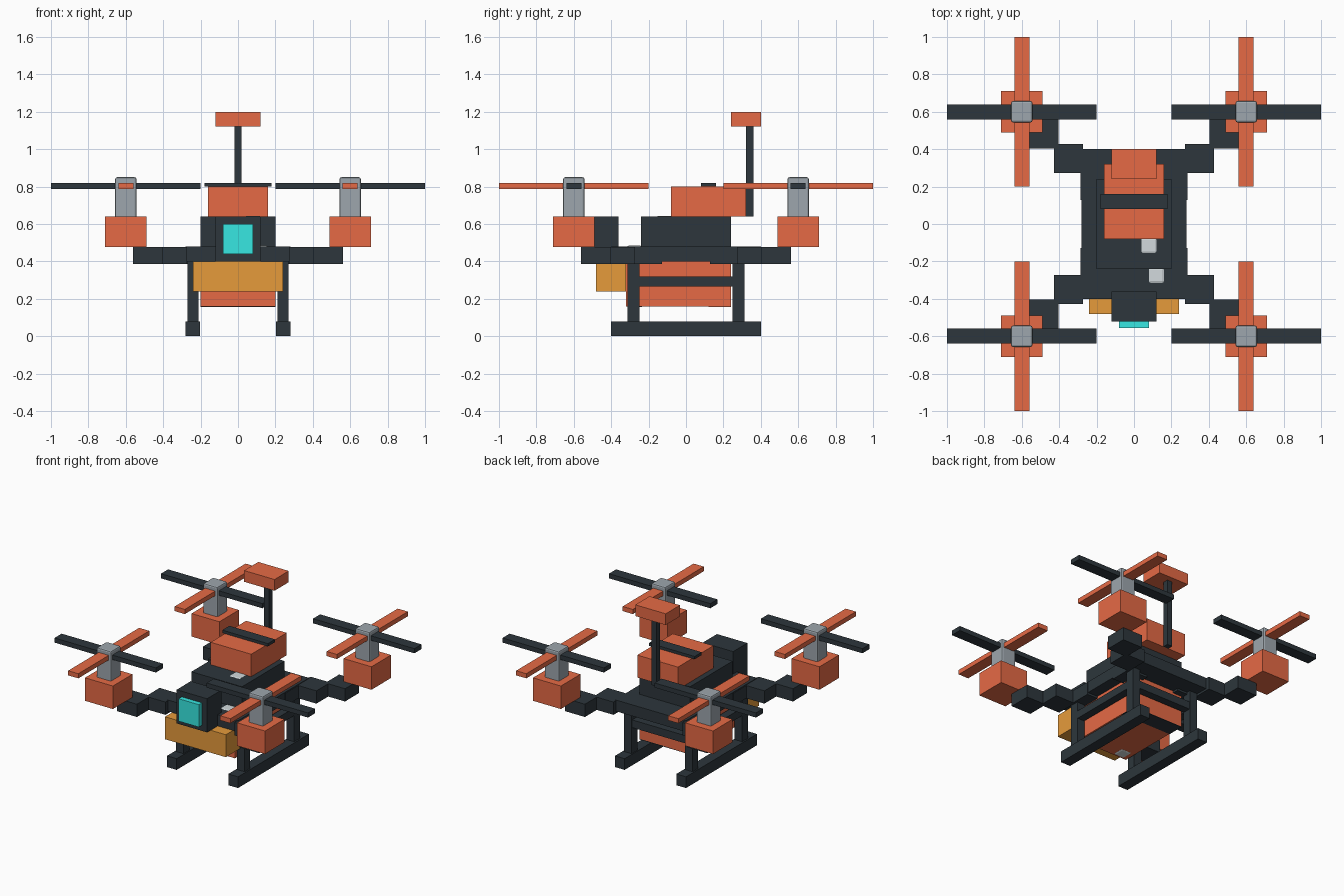
import bpy
import bmesh
from mathutils import Vector

cube = bpy.data.objects.get("Cube")
if cube:
    bpy.data.objects.remove(cube, do_unlink=True)


def material(name, hex_colour):
    """Flat material from an sRGB hex colour."""
    def linear(c):
        return c / 12.92 if c <= 0.04045 else ((c + 0.055) / 1.055) ** 2.4
    rgb = [linear(c / 255) for c in bytes.fromhex(hex_colour)]
    mat = bpy.data.materials.new(name)
    mat.use_nodes = True
    mat.diffuse_color = (*rgb, 1)
    mat.node_tree.nodes["Principled BSDF"].inputs["Base Color"].default_value = (*rgb, 1)
    return mat


orange = material("burnt orange", "E66A45")
dark = material("dark slate", "2D363C")
amber = material("amber", "E69B3B")
cyan = material("cyan glass", "38EBE6")
grey = material("metal grey", "9DA6AD")
silver = material("light silver", "D2DADD")


def box(name, mat, xs, ys, zs, bevel=0):
    """Axis-aligned box given by its extent along each axis."""
    bm = bmesh.new()
    bmesh.ops.create_cube(bm, size=1)
    lo, hi = (Vector(v) for v in zip(xs, ys, zs))
    for v in bm.verts:
        v.co = (lo + hi) / 2 + v.co * (hi - lo)
    if bevel:
        bmesh.ops.bevel(bm, geom=bm.edges[:], offset=bevel, segments=2,
                        profile=0.5, affect='EDGES')
    mesh = bpy.data.meshes.new(name)
    bm.to_mesh(mesh)
    bm.free()
    mesh.materials.append(mat)
    obj = bpy.data.objects.new(name, mesh)
    bpy.context.collection.objects.link(obj)
    return obj


def around(c, half):
    return (c - half, c + half)


# Body
box("main_plate", dark, (-.28, .28), (-.4, .4), (.4, .48))
box("upper_deck", dark, (-.2, .2), (-.24, .24), (.48, .64))
box("belly_pack", orange, (-.2, .2), (-.32, .24), (.16, .4))
box("belly_strap", dark, (-.2, .2), (.12, .24), (.157, .162))
box("front_bumper", amber, (-.24, .24), (-.48, -.32), (.24, .4))

# Battery and strap
box("battery", orange, (-.16, .16), (-.08, .32), (.64, .8))
box("battery_strap", dark, (-.18, .18), (.08, .16), (.8, .82))

# Camera
box("camera_housing", dark, (-.12, .12), (-.52, -.36), (.4, .64))
box("camera_lens", cyan, (-.08, .08), (-.555, -.52), (.44, .6))

# Antenna mast
box("mast", dark, (-.02, .02), (.32, .36), (.64, 1.12))
box("mast_head", orange, (-.12, .12), (.24, .4), (1.12, 1.2))

# Rounded studs sunk almost flush into the body
for name, x, y, z in (("deck_stud", .08, -.115, .604),
                      ("nose_stud", .12, -.275, .444),
                      ("belly_stud", -.13, -.27, .196)):
    box(name, silver, around(x, .043), around(y, .043), around(z, .04), .012)

# Arms and rotors, one set per corner
for side, sx in (("left", 1), ("right", -1)):
    for end, sy in (("front", -1), ("back", 1)):
        tag = f"{end}_{side}"
        for i, c in enumerate((.207, .35, .483)):
            box(f"{tag}_arm_{i + 1}", dark, around(sx * c, .078),
                around(sy * c, .078), (.385, .476))
        x, y = sx * .6, sy * .6
        box(f"{tag}_motor", orange, around(x, .11), around(y, .11), (.476, .64))
        box(f"{tag}_hub", grey, around(x, .057), around(y, .057), (.63, .85), .01)
        box(f"{tag}_cross_blade", dark, around(x, .4), around(y, .04), (.787, .82))
        box(f"{tag}_long_blade", orange, around(x, .04), around(y, .4), (.787, .82))
        box(f"{tag}_leg", dark, around(sx * .24, .03), around(sy * .28, .032), (.08, .4))
    # Landing skid and the rail joining its legs
    box(f"{side}_skid", dark, around(sx * .242, .038), (-.4, .4), (0, .08))
    box(f"{side}_rail", dark, around(sx * .24, .028), (-.25, .25), (.265, .32))

# Rail joining the back legs
box("back_rail", dark, (-.22, .22), around(.28, .028), (.265, .32))
